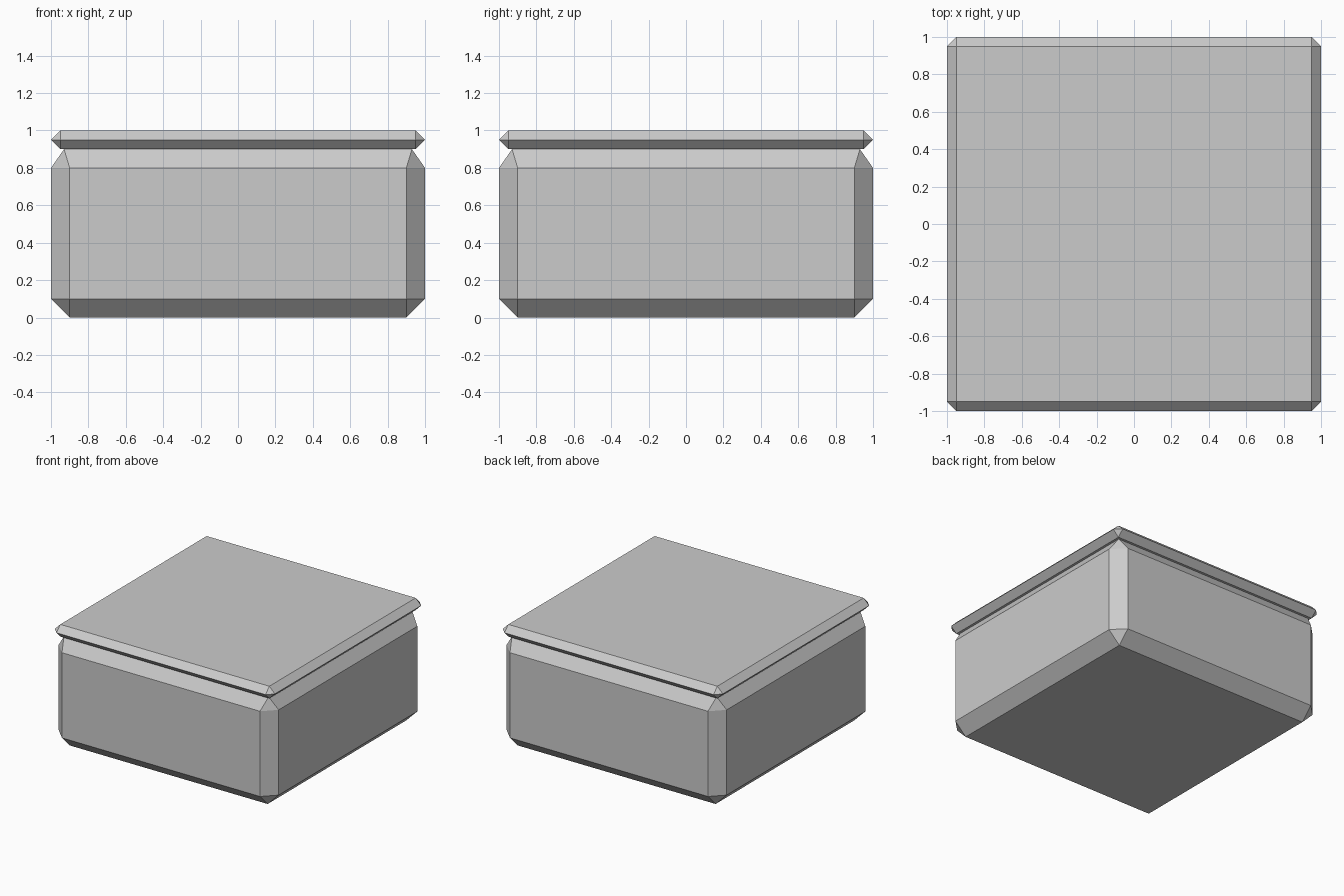
import bpy, bmesh
from math import radians

if "Cube" in bpy.data.objects:
    bpy.data.objects.remove(bpy.data.objects["Cube"])


def chamfered_block(name, rings):
    """Convex block from symmetric rings of (z, half width, corner cut)."""
    bm = bmesh.new()
    for z, half, cut in rings:
        inner = half - cut
        corners = {(half, inner), (inner, half)}
        for x, y in corners:
            for sx in (-1, 1):
                for sy in (-1, 1):
                    bm.verts.new((sx * x, sy * y, z))
    bmesh.ops.convex_hull(bm, input=bm.verts[:])
    # merge coplanar triangles into clean flat panels
    bmesh.ops.dissolve_limit(bm, angle_limit=radians(1),
                             verts=bm.verts[:], edges=bm.edges[:])
    bmesh.ops.recalc_face_normals(bm, faces=bm.faces[:])
    mesh = bpy.data.meshes.new(name)
    bm.to_mesh(mesh)
    bm.free()
    obj = bpy.data.objects.new(name, mesh)
    bpy.context.collection.objects.link(obj)
    return obj


# Box body: chamfered base and upright corners, shoulder tapering in to the lid
chamfered_block("box_body", [(0.0, 0.9, 0), (0.1, 1.0, 0.1),
                             (0.8, 1.0, 0.1), (0.9, 0.93, 0)])

# Thin lid slab with a pointed rim
chamfered_block("lid", [(0.9, 0.95, 0), (0.95, 1.0, 0.05), (1.0, 0.95, 0)])
